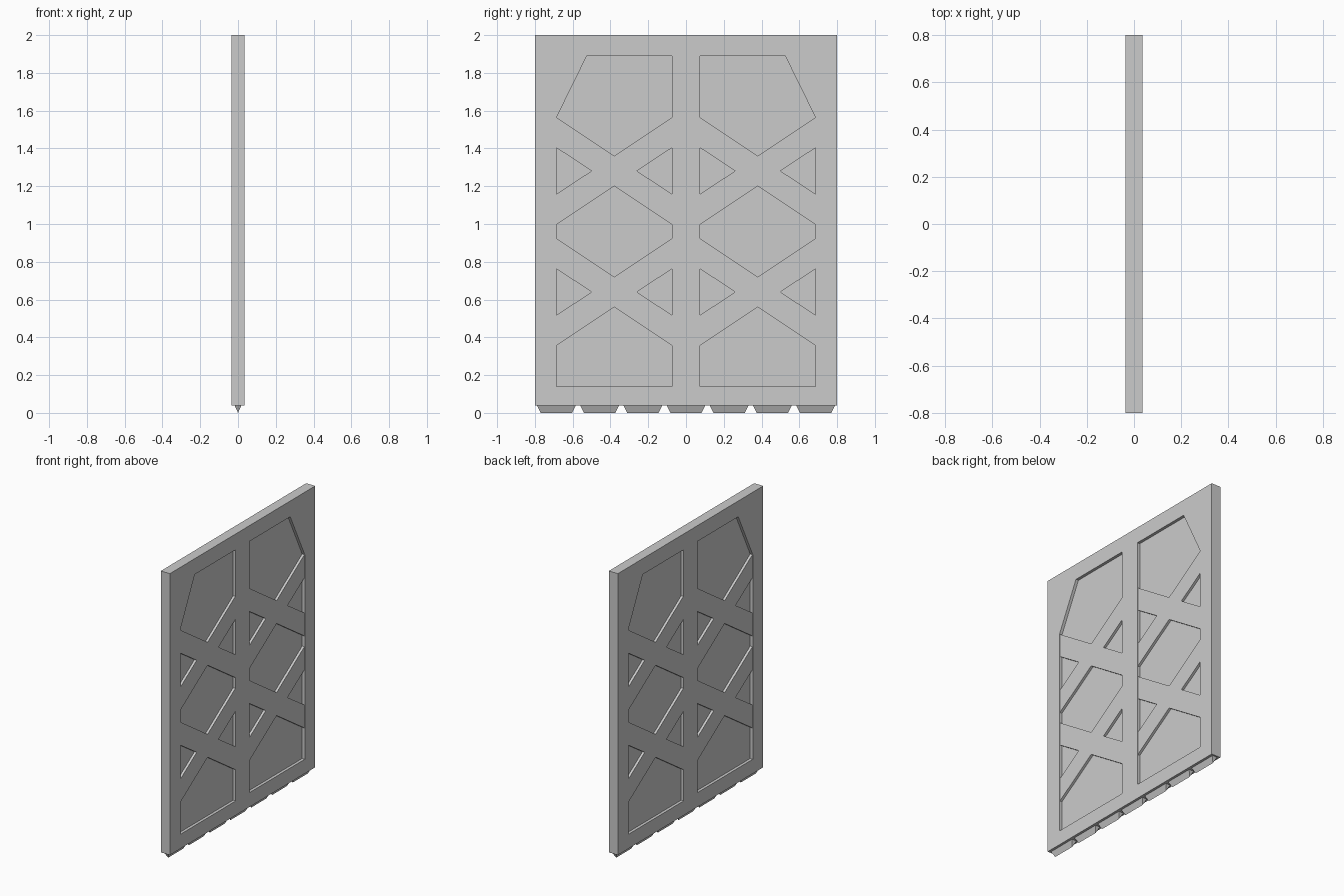
import bpy, bmesh

if "Cube" in bpy.data.objects:
    bpy.data.objects.remove(bpy.data.objects["Cube"])

HALF_W, HALF_T, BASE, TOP = 0.80, 0.035, 0.04, 2.0
IN, MID, OUT = 0.075, 0.38, 0.685      # inner edge, centre and outer edge of an opening
TEETH = 7


def add_mesh(name, verts, faces):
    bm = bmesh.new()
    vs = [bm.verts.new(v) for v in verts]
    for f in faces:
        bm.faces.new([vs[i] for i in f])
    bmesh.ops.recalc_face_normals(bm, faces=bm.faces)
    me = bpy.data.meshes.new(name)
    bm.to_mesh(me)
    bm.free()
    ob = bpy.data.objects.new(name, me)
    bpy.context.collection.objects.link(ob)
    return ob


def prism(name, outline, half, side=1):
    """Extrude a (y, z) outline symmetrically along x."""
    n = len(outline)
    verts = [(x, side * y, z) for x in (-half, half) for y, z in outline]
    faces = [tuple(range(n)), tuple(range(n, 2 * n))]
    faces += [(i, (i + 1) % n, n + (i + 1) % n, n + i) for i in range(n)]
    return add_mesh(name, verts, faces)


# opening with a clipped outer top corner
opening = [(IN, 0.14), (OUT, 0.14), (OUT, 1.565), (0.525, 1.89), (IN, 1.89)]


def cross(zc):
    """Outline of one X brace centred at height zc."""
    right = [(MID, 0.08), (OUT, 0.283), (OUT, 0.122), (MID + 0.12, 0.0),
             (OUT, -0.122), (OUT, -0.283), (MID, -0.08)]
    left = [(2 * MID - y, z) for y, z in reversed(right[1:-1])]
    return [(y, zc + z) for y, z in right + left]


# frame slab with two openings cut through
frame = prism("door_frame", [(-HALF_W, BASE), (HALF_W, BASE),
                             (HALF_W, TOP), (-HALF_W, TOP)], HALF_T)
cutters = []
for side in (-1, 1):
    cutter = prism("opening_cutter", opening, 0.1, side)
    cutter.hide_render = True
    mod = frame.modifiers.new("opening", 'BOOLEAN')
    mod.operation, mod.solver, mod.object = 'DIFFERENCE', 'EXACT', cutter
    cutters.append(cutter)
bpy.context.view_layer.objects.active = frame
for mod in list(frame.modifiers):
    bpy.ops.object.modifier_apply(modifier=mod.name)
for cutter in cutters:
    bpy.data.objects.remove(cutter)

# recessed panels and X braces in each opening
for side, label in ((-1, "left"), (1, "right")):
    prism("recessed_panel_" + label, opening, 0.015, side)
    for level, zc in (("lower", 0.64), ("upper", 1.281)):
        prism(f"{level}_brace_{label}", cross(zc), 0.032, side)

# wedge teeth along the bottom edge
pitch = 2 * HALF_W / TEETH
for i in range(TEETH):
    yc = -HALF_W + pitch * (i + 0.5)
    verts = [(x, yc + y, BASE) for x, y in ((-0.018, -0.103), (0.018, -0.103),
                                            (0.018, 0.103), (-0.018, 0.103))]
    verts += [(0, yc - 0.083, 0), (0, yc + 0.083, 0)]
    add_mesh(f"bottom_tooth_{i + 1}", verts,
             [(0, 1, 2, 3), (0, 1, 4), (2, 3, 5), (1, 2, 5, 4), (3, 0, 4, 5)])
